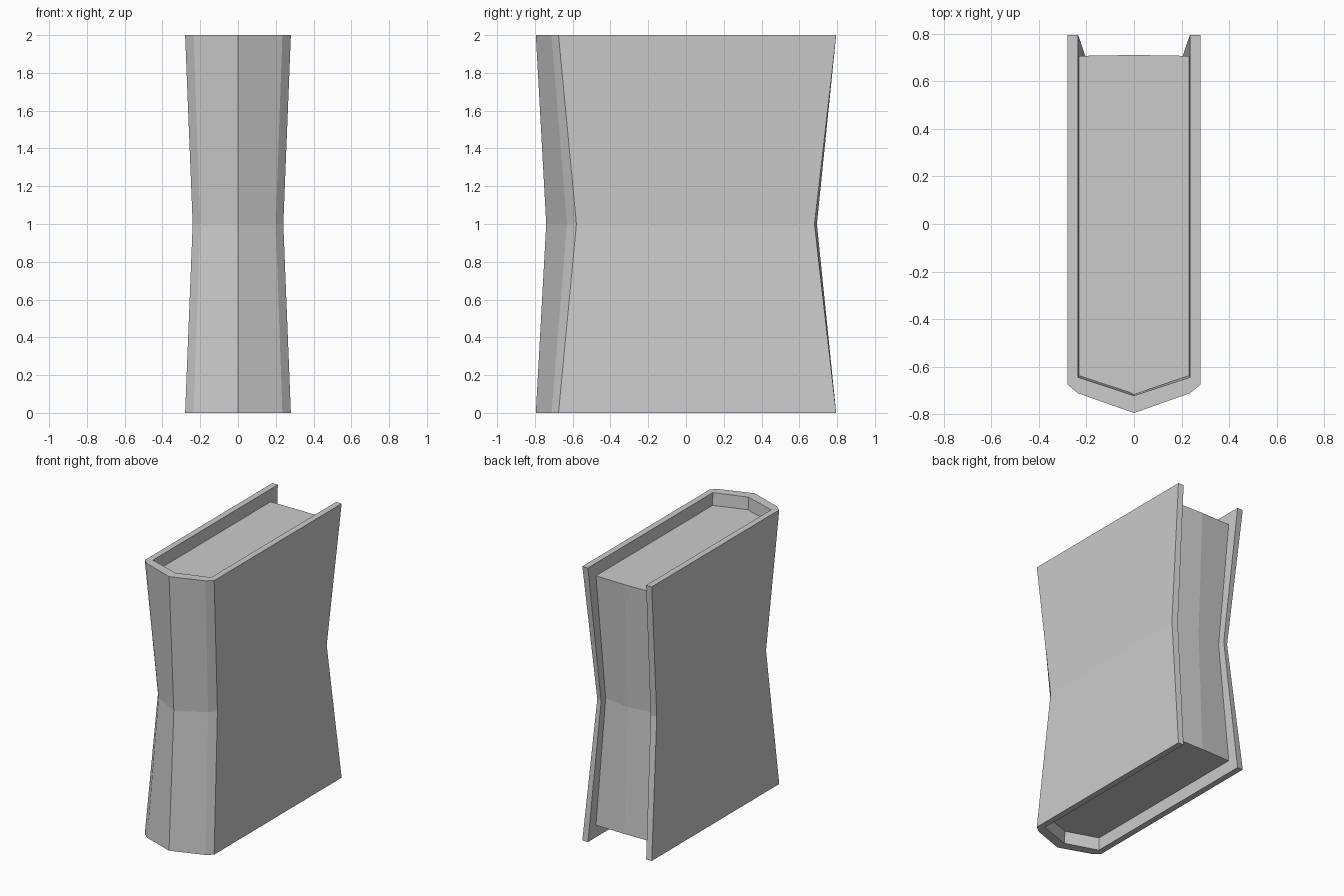
import bpy, bmesh

if "Cube" in bpy.data.objects:
    bpy.data.objects.remove(bpy.data.objects["Cube"])


def mirror(half):
    """Full path from a half path that ends on the centre line x = 0."""
    return half + [(-x, y) for x, y in reversed(half[:-1])]


def blend(a, b, t):
    return [(p[0] + (q[0] - p[0]) * t, p[1] + (q[1] - p[1]) * t) for p, q in zip(a, b)]


def loft(name, sections):
    """Closed solid through (z, outline) sections."""
    bm = bmesh.new()
    rings = [[bm.verts.new((x, y, z)) for x, y in pts] for z, pts in sections]
    n = len(rings[0])
    for lo, hi in zip(rings, rings[1:]):
        for i in range(n):
            j = (i + 1) % n
            bm.faces.new((lo[i], lo[j], hi[j], hi[i]))
    bm.faces.new(rings[0][::-1])
    bm.faces.new(rings[-1])
    bmesh.ops.recalc_face_normals(bm, faces=bm.faces)
    mesh = bpy.data.meshes.new(name)
    bm.to_mesh(mesh)
    bm.free()
    obj = bpy.data.objects.new(name, mesh)
    bpy.context.collection.objects.link(obj)
    return obj


# Half outlines at the ends and at the pinched waist
outer_end = [(0.28, 0.795), (0.28, -0.675), (0.235, -0.712), (0, -0.795)]
outer_mid = [(0.24, 0.68), (0.24, -0.58), (0.2, -0.63), (0, -0.74)]
inner_end = [(0.235, 0.795), (0.235, -0.645), (0, -0.722)]
inner_mid = [(0.2, 0.693), (0.2, -0.565), (0, -0.665)]

# Cover: U-shaped wrap with a pointed spine
end = mirror(outer_end) + mirror(inner_end)[::-1]
mid = mirror(outer_mid) + mirror(inner_mid)[::-1]
loft("cover", [(0, end), (1, mid), (2, end)])

# Page block: recessed at top, bottom and fore edge
recess = 0.09
cut = blend(inner_end, inner_mid, recess)
page_end = mirror([(cut[0][0], 0.707)] + cut[1:]) + [(0, 0.711)]
page_mid = mirror([(0.2, 0.64)] + inner_mid[1:]) + [(0, 0.67)]
loft("pages", [(recess, page_end), (1, page_mid), (2 - recess, page_end)])
